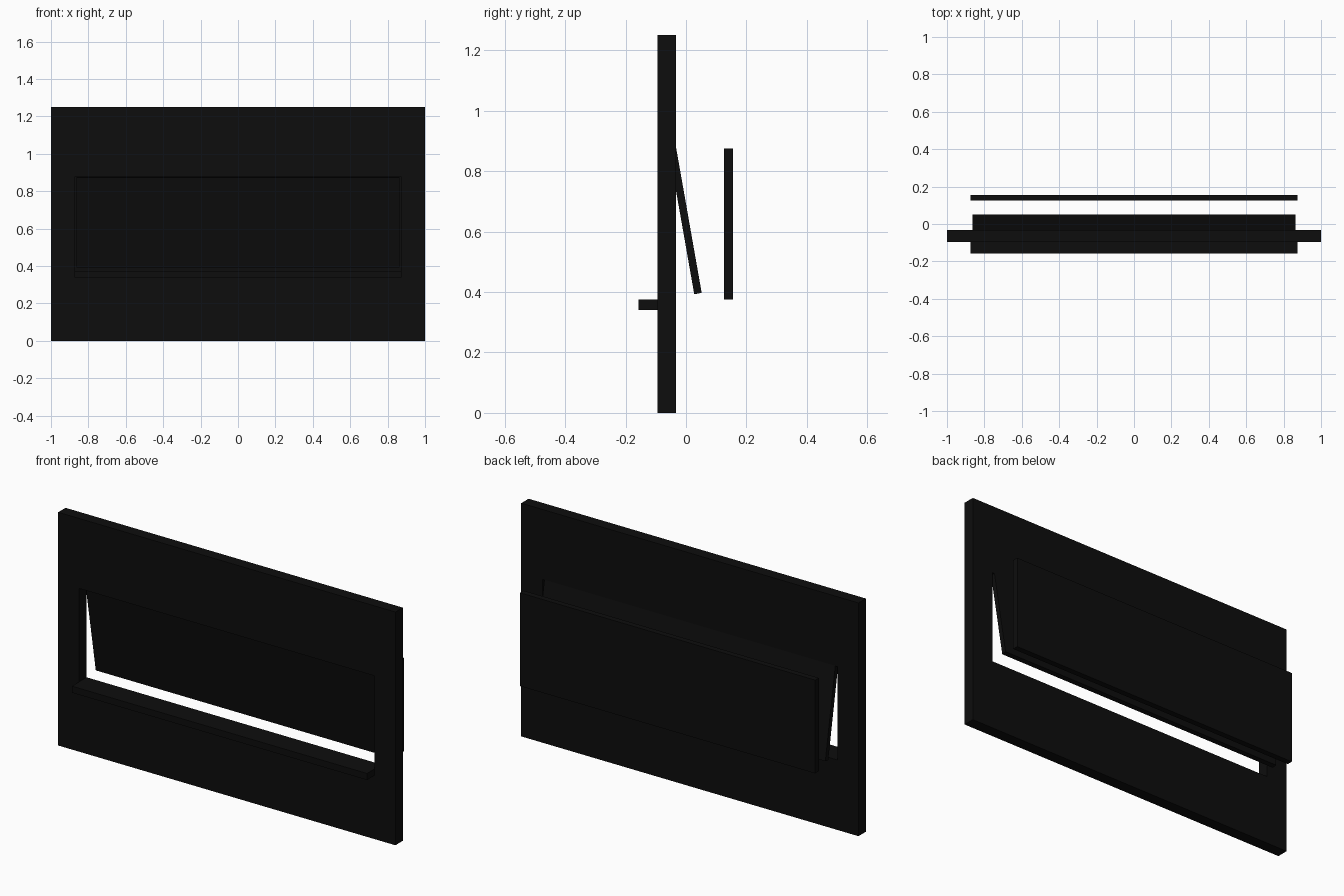
import bpy
import bmesh
from math import radians
from mathutils import Matrix

cube = bpy.data.objects.get("Cube")
if cube:
    bpy.data.objects.remove(cube, do_unlink=True)

# One near-black material for every part
black = bpy.data.materials.new("matte black")
black.use_nodes = True
colour = (0.004, 0.004, 0.004, 1)
black.diffuse_color = colour
black.node_tree.nodes["Principled BSDF"].inputs["Base Color"].default_value = colour


def finish(name, bm):
    bmesh.ops.recalc_face_normals(bm, faces=bm.faces[:])
    mesh = bpy.data.meshes.new(name)
    bm.to_mesh(mesh)
    bm.free()
    mesh.materials.append(black)
    obj = bpy.data.objects.new(name, mesh)
    bpy.context.collection.objects.link(obj)
    return obj


def box(name, half_width, y, z):
    """Box centred on x, given (low, high) spans in y and z."""
    bm = bmesh.new()
    size = (2 * half_width, y[1] - y[0], z[1] - z[0])
    centre = (0, sum(y) / 2, sum(z) / 2)
    bmesh.ops.create_cube(bm, size=1, matrix=Matrix.Translation(centre) @ Matrix.Diagonal((*size, 1)))
    return finish(name, bm)


def rectangle(bm, half_width, y, low, high):
    corners = ((-1, low), (1, low), (1, high), (-1, high))
    return [bm.verts.new((s * half_width, y, z)) for s, z in corners]


open_half = 0.875
open_low, open_high = 0.375, 0.875
front, back = -0.095, -0.0325

# Wall panel with a rectangular opening through it
bm = bmesh.new()
loops = [rectangle(bm, 1, front, 0, 1.25),
         rectangle(bm, 1, back, 0, 1.25),
         rectangle(bm, open_half, back, open_low, open_high),
         rectangle(bm, open_half, front, open_low, open_high)]
for a, b in zip(loops, loops[1:] + loops[:1]):
    for i in range(4):
        j = (i + 1) % 4
        bm.faces.new((a[i], a[j], b[j], b[i]))
finish("wall_panel", bm)

# Ledge under the opening, on the front
box("front_ledge", open_half, (-0.157, front), (0.34, open_low))

# Flap hinged at the top of the opening, swung backwards
flap = box("hinged_flap", 0.8625, (-0.0125, 0.0125), (-0.4875, 0))
flap.location = (0, -0.045, open_high)
flap.rotation_euler.x = radians(10)

# Separate plate standing off behind the opening
box("rear_plate", open_half, (0.125, 0.156), (open_low, open_high))
